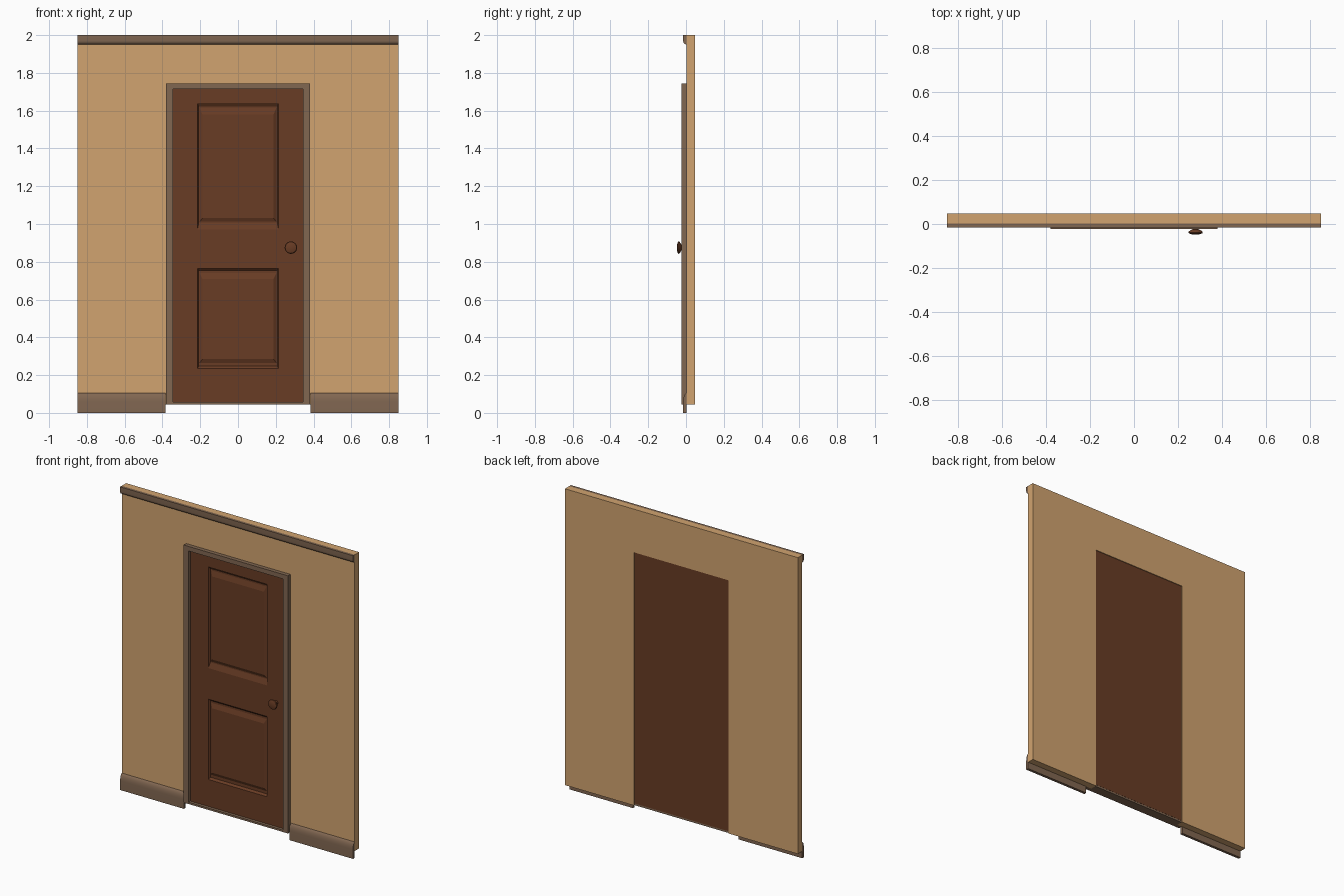
import bpy, bmesh, math

if "Cube" in bpy.data.objects:
    bpy.data.objects.remove(bpy.data.objects["Cube"])


def material(name, rgb):
    m = bpy.data.materials.new(name)
    m.use_nodes = True
    m.diffuse_color = (*rgb, 1)
    m.node_tree.nodes["Principled BSDF"].inputs["Base Color"].default_value = (*rgb, 1)
    return m


PLASTER = material("tan plaster", (0.64, 0.37, 0.16))
WOOD = material("dark brown wood", (0.14, 0.045, 0.018))
TRIM = material("grey brown trim", (0.22, 0.135, 0.083))


def finish(name, bm, mat, smooth=False):
    bmesh.ops.recalc_face_normals(bm, faces=bm.faces)
    mesh = bpy.data.meshes.new(name)
    bm.to_mesh(mesh)
    bm.free()
    mesh.materials.append(mat)
    ob = bpy.data.objects.new(name, mesh)
    bpy.context.collection.objects.link(ob)
    if smooth:
        bpy.ops.object.select_all(action='DESELECT')
        ob.select_set(True)
        bpy.context.view_layer.objects.active = ob
        bpy.ops.object.shade_smooth_by_angle(angle=math.radians(35))
    return ob


def extrude(name, points, start, end, mat, smooth=False):
    """Extrude a closed outline of 3D points by the offset from start to end."""
    bm = bmesh.new()
    rings = [[bm.verts.new([p[i] + o[i] for i in range(3)]) for p in points]
             for o in (start, end)]
    for ring in rings:
        bm.faces.new(ring)
    n = len(points)
    for i in range(n):
        j = (i + 1) % n
        bm.faces.new((rings[0][i], rings[0][j], rings[1][j], rings[1][i]))
    return finish(name, bm, mat, smooth)


def arch(half_in, half_out, bottom, top_in, top_out):
    """Upside-down U outline in the front plane."""
    right = [(half_in, bottom), (half_out, bottom), (half_out, top_out)]
    left = [(-x, z) for x, z in reversed(right)]
    outline = right + left + [(-half_in, top_in), (half_in, top_in)]
    return [(x, 0, z) for x, z in outline]


# Heights and depths shared between parts
BASE, BACK, FACE = 0.045, 0.048, 0.003
DOOR_W, DOOR_TOP, SILL_TOP = 0.345, 1.715, 0.057

# Wall with door opening
extrude("wall", arch(DOOR_W, 0.85, BASE, DOOR_TOP, 2.0),
        (0, FACE, 0), (0, BACK, 0), PLASTER)

# Door frame and sill
extrude("door_frame", arch(DOOR_W, 0.38, BASE, DOOR_TOP, 1.745),
        (0, -0.023, 0), (0, FACE, 0), TRIM)
sill = [(x, 0, z) for x, z in ((-DOOR_W, BASE), (DOOR_W, BASE),
                               (DOOR_W, SILL_TOP), (-DOOR_W, SILL_TOP))]
extrude("door_sill", sill, (0, -0.022, 0), (0, 0.042, 0), TRIM)

# Baseboards with a rounded top edge
round_top = [(FACE - 0.018 * math.cos(a), 0.06 + 0.045 * math.sin(a))
             for a in (math.radians(d) for d in range(0, 91, 15))]
base_profile = [(0, y, z) for y, z in [(FACE, 0), (FACE - 0.018, 0)] + round_top]
for side, x0, x1 in (("right", -0.85, -0.385), ("left", 0.385, 0.85)):
    extrude("baseboard_" + side, base_profile, (x0, 0, 0), (x1, 0, 0), TRIM, True)

# Ceiling trim with a rounded lower edge
round_low = [(FACE - 0.018 * math.cos(a), 1.97 - 0.02 * math.sin(a))
             for a in (math.radians(d) for d in range(0, 91, 15))]
top_profile = [(0, y, z) for y, z in [(FACE, 2.0), (FACE - 0.018, 2.0)] + round_low]
extrude("ceiling_trim", top_profile, (-0.85, 0, 0), (0.85, 0, 0), TRIM, True)

# Door leaf: front grid, with raised panels set in two of its cells
bm = bmesh.new()
FRONT = -0.003
xs = (-DOOR_W, -0.215, 0.215, DOOR_W)
zs = (SILL_TOP, 0.235, 0.765, 0.97, 1.64, DOOR_TOP)


def rectangle(x, z0, z1, y):
    return [bm.verts.new(c) for c in ((-x, y, z0), (x, y, z0), (x, y, z1), (-x, y, z1))]


def bridge(a, b):
    for i in range(4):
        j = (i + 1) % 4
        bm.faces.new((a[i], a[j], b[j], b[i]))


grid = [[bm.verts.new((x, FRONT, z)) for x in xs] for z in zs]
# each panel: (half width, bottom inset, top inset, depth) steps inward
panels = {
    1: ((0.208, 0.012, 0.012, 0.012), (0.203, 0.03, 0.025, 0.012),
        (0.188, 0.05, 0.055, 0.003)),
    3: ((0.208, 0.035, 0.018, 0.012), (0.203, 0.042, 0.026, 0.012),
        (0.188, 0.062, 0.06, 0.003)),
}
for r in range(5):
    for c in range(3):
        cell = [grid[r][c], grid[r][c + 1], grid[r + 1][c + 1], grid[r + 1][c]]
        if c != 1 or r not in panels:
            bm.faces.new(cell)
            continue
        for x, low, high, depth in panels[r]:
            ring = rectangle(x, zs[r] + low, zs[r + 1] - high, FRONT + depth)
            bridge(cell, ring)
            cell = ring
        bm.faces.new(cell)
# sides and back of the leaf
rim = [e for e in bm.edges if e.is_boundary]
made = bmesh.ops.extrude_edge_only(bm, edges=rim)["geom"]
for v in made:
    if isinstance(v, bmesh.types.BMVert):
        v.co.y = 0.043
bmesh.ops.contextual_create(bm, geom=[e for e in made if isinstance(e, bmesh.types.BMEdge)
                                      and all(v.co.y > 0.04 for v in e.verts)])
finish("door", bm, WOOD)

# Door knob: turned profile of (radius, depth)
bm = bmesh.new()
profile = ((0.014, 0.0), (0.014, -0.024), (0.022, -0.028), (0.031, -0.034),
           (0.033, -0.038), (0.030, -0.043), (0.018, -0.047), (0.0, -0.048))
verts = [bm.verts.new((0.28 + r, y, 0.875)) for r, y in profile]
edges = [bm.edges.new(pair) for pair in zip(verts, verts[1:])]
bmesh.ops.spin(bm, geom=verts + edges, cent=(0.28, 0, 0.875), axis=(0, 1, 0),
               angle=math.tau, steps=24)
bmesh.ops.remove_doubles(bm, verts=bm.verts, dist=0.0002)
finish("door_knob", bm, WOOD, True)
